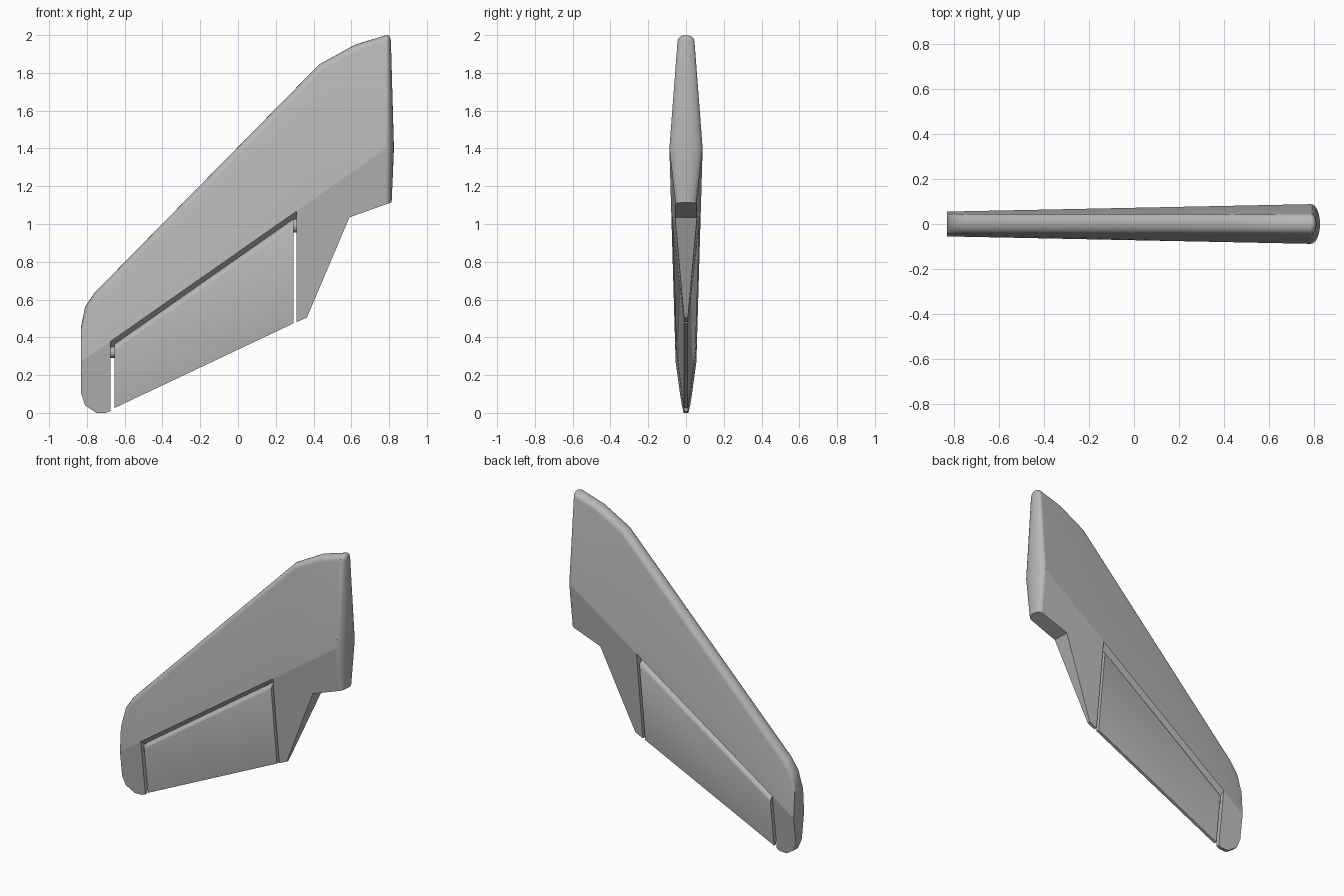
import bpy, bmesh, math
from mathutils import Vector, Matrix

if "Cube" in bpy.data.objects:
    bpy.data.objects.remove(bpy.data.objects["Cube"])

grey = bpy.data.materials.new("light_grey")
grey.diffuse_color = (0.48, 0.48, 0.48, 1)
grey.use_nodes = True
grey.node_tree.nodes["Principled BSDF"].inputs["Base Color"].default_value = grey.diffuse_color


def ridge_z(x):            # line of greatest thickness
    return 0.27 + (x + 0.83) * 0.70


def trail_z(x):            # trailing edge line
    return 0.335 + 0.473 * x


def ridge_h(x):            # half thickness on the ridge
    return 0.055 + (x + 0.83) / 1.615 * 0.033


def aft_h(x, z):           # half thickness behind the ridge
    f = (ridge_z(x) - z) / (ridge_z(x) - trail_z(x))
    return max(0.01, ridge_h(x) + (0.01 - ridge_h(x)) * f)


def finish(bm, name):
    bmesh.ops.remove_doubles(bm, verts=bm.verts, dist=1e-5)
    bmesh.ops.recalc_face_normals(bm, faces=bm.faces)
    me = bpy.data.meshes.new(name)
    bm.to_mesh(me)
    bm.free()
    me.materials.append(grey)
    ob = bpy.data.objects.new(name, me)
    bpy.context.collection.objects.link(ob)
    bpy.ops.object.select_all(action='DESELECT')
    ob.select_set(True)
    bpy.context.view_layer.objects.active = ob
    bpy.ops.object.shade_smooth_by_angle(angle=math.radians(35))


def loft(name, rings):
    """Skin closed rings of equal length and cap both ends."""
    bm = bmesh.new()
    vs = [[bm.verts.new(p) for p in r] for r in rings]
    n = len(vs[0])
    for a, b in zip(vs, vs[1:]):
        for i in range(n):
            j = (i + 1) % n
            bm.faces.new((a[i], a[j], b[j], b[i]))
    bm.faces.new(vs[0])
    bm.faces.new(vs[-1])
    finish(bm, name)


def plate(name, outline):
    """Flat-sided panel behind the ridge, thickness from aft_h."""
    bm = bmesh.new()
    sides = [[bm.verts.new((x, s * aft_h(x, z), z)) for x, z in outline] for s in (-1, 1)]
    n = len(outline)
    for s in sides:
        bm.faces.new(s)
    for i in range(n):
        j = (i + 1) % n
        bm.faces.new((sides[0][i], sides[0][j], sides[1][j], sides[1][i]))
    finish(bm, name)


def nose_ring(rx, rz, rh, tail_dip, lx, lz, hs, d, normal):
    """Section from a tail edge to a rounded nose at (lx, lz)."""
    nx, nz = normal
    ring = [(rx, rh, rz)]
    for k in range(11):
        a = math.pi * k / 10
        o = d * (math.sin(a) - 1)
        ring.append((lx + nx * o, hs * math.cos(a), lz + nz * o))
    return ring + [(rx, -rh, rz), (rx, 0, rz - tail_dip)]


# Main wing panel: ridge x, leading edge x and z, outward direction
stations = [(-0.83, -0.83, 0.46, (0, 1)), (-0.80, -0.81, 0.56, (-0.5, 0.87)),
            (-0.70, -0.76, 0.635, (-0.7, 0.71)), (0.30, 0.43, 1.845, (-0.6, 0.8)),
            (0.56, 0.62, 1.95, (-0.35, 0.94)), (0.785, 0.785, 2.0, (0, 1))]
loft("wing_front_panel",
     [nose_ring(rx, ridge_z(rx), ridge_h(rx), 0.04, lx, lz, 0.045, 0.035, n)
      for rx, lx, lz, n in stations])

# Fixed panels either side of the flap
plate("wing_tip_panel", [(-0.83, 0.27), (-0.83, 0.10), (-0.81, 0.04), (-0.75, 0),
                         (-0.70, 0), (-0.675, 0.01), (-0.675, ridge_z(-0.675))])
plate("wing_root_panel", [(0.31, ridge_z(0.31)), (0.31, 0.48), (0.365, 0.505),
                          (0.59, 1.035), (0.785, 1.105), (0.785, ridge_z(0.785))])

# Rounded root end
rings = []
for z, h in [(1.115, 0.055), (1.25, 0.0715), (1.40, 0.088), (1.965, 0.045),
             (1.983, 0.039), (1.995, 0.023), (2.0, 0.006)]:
    w = 0.008 + 0.37 * h
    rings.append([(0.785 + w * math.sin(math.pi * k / 12),
                   h * math.cos(math.pi * k / 12), z) for k in range(13)])
rings[0] = [(x, y, 1.105 + (x - 0.785) * 0.35) for x, y, z in rings[0]]
loft("wing_root_cap", rings)

# Flap with rounded nose
flap = []
for x in (-0.655, 0.293):
    z = ridge_z(x) - 0.028
    flap.append(nose_ring(x, trail_z(x), 0.01, 0, x, z, aft_h(x, z - 0.035), 0.035, (0, 1)))
loft("flap", flap)

# Hinge pins bridging the gaps
for name, x, r in (("hinge_pin_tip", -0.665, 0.03), ("hinge_pin_root", 0.301, 0.036)):
    bm = bmesh.new()
    m = Matrix.Translation(Vector((x, 0, ridge_z(x) - 0.035 - r))) @ Matrix.Rotation(math.pi / 2, 4, 'Y')
    bmesh.ops.create_cone(bm, cap_ends=True, segments=20, radius1=r, radius2=r, depth=0.03, matrix=m)
    finish(bm, name)
